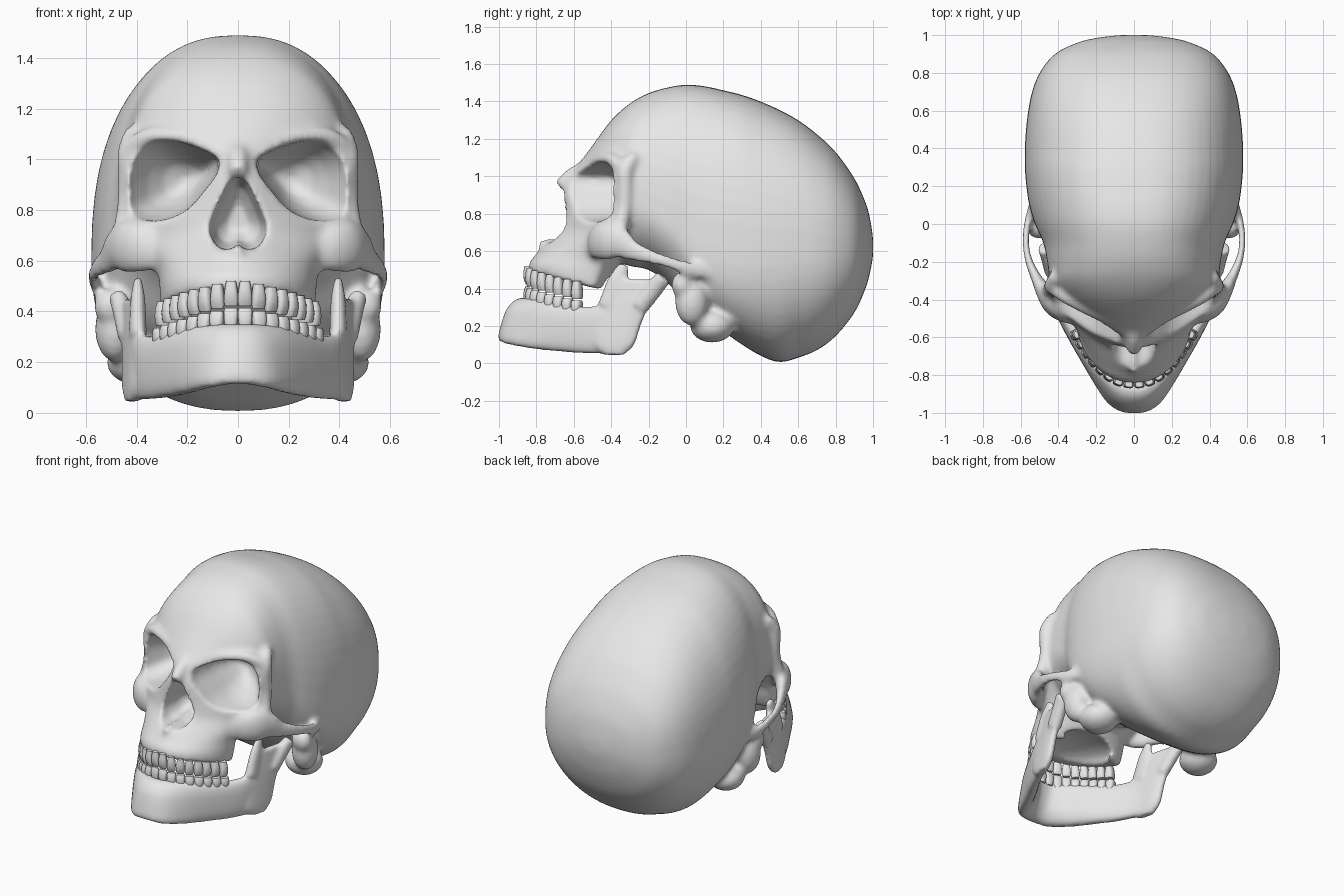
import bpy, bmesh, math
from mathutils import Vector

if "Cube" in bpy.data.objects:
    bpy.data.objects.remove(bpy.data.objects["Cube"])

bone = bpy.data.materials.new("bone_grey")
bone.diffuse_color = (0.8, 0.8, 0.8, 1)
bone.use_nodes = True
bone.node_tree.nodes["Principled BSDF"].inputs["Base Color"].default_value = bone.diffuse_color


def spline(rows, k=5):
    """Catmull-Rom resampling of parameter rows."""
    out, n = [], len(rows)
    for i in range(n - 1):
        a, b, c, d = rows[max(i - 1, 0)], rows[i], rows[i + 1], rows[min(i + 2, n - 1)]
        for j in range(k):
            t = j / k
            out.append([0.5 * (2 * q + (r - p) * t + (2 * p - 5 * q + 4 * r - s) * t * t
                               + (3 * q - p - 3 * r + s) * t ** 3) for p, q, r, s in zip(a, b, c, d)])
    out.append(list(rows[-1]))
    return out


def sgnpow(v, e):
    return math.copysign(abs(v) ** e, v)


def angles(n):
    return [(math.cos(2 * math.pi * i / n), math.sin(2 * math.pi * i / n)) for i in range(n)]


def loft(bm, rings, mirror=False):
    for sx in ((1, -1) if mirror else (1,)):
        vs = [[bm.verts.new((sx * p[0], p[1], p[2])) for p in ring] for ring in rings]
        n = len(vs[0])
        for a, b in zip(vs, vs[1:]):
            for i in range(n):
                bm.faces.new((a[i], a[(i + 1) % n], b[(i + 1) % n], b[i]))
        bm.faces.new(vs[0][::-1])
        bm.faces.new(vs[-1])


def tube(bm, rows, flat=1.0, mirror=True, ref=(0, 0, 1)):
    """Rows are x, y, z, radius; flat squeezes the section sideways."""
    rows = spline(rows)
    rings = []
    for i, r in enumerate(rows):
        p = Vector(r[:3])
        t = (Vector(rows[min(i + 1, len(rows) - 1)][:3]) - Vector(rows[max(i - 1, 0)][:3])).normalized()
        side = t.cross(Vector(ref)).normalized()
        up = side.cross(t)
        rings.append([p + side * r[3] * flat * c + up * r[3] * s for c, s in angles(14)])
    loft(bm, rings, mirror)


def blob(bm, loc, size):
    for sx in (1, -1):
        vs = bmesh.ops.create_uvsphere(bm, u_segments=20, v_segments=12, radius=1)["verts"]
        for v in vs:
            v.co = Vector((sx * loc[0] + v.co.x * size[0], loc[1] + v.co.y * size[1], loc[2] + v.co.z * size[2]))


def finish(bm, name):
    bmesh.ops.recalc_face_normals(bm, faces=bm.faces[:])
    me = bpy.data.meshes.new(name)
    bm.to_mesh(me)
    bm.free()
    me.materials.append(bone)
    for f in me.polygons:
        f.use_smooth = True
    ob = bpy.data.objects.new(name, me)
    bpy.context.collection.objects.link(ob)
    return ob


def remesh(ob, size):
    m = ob.modifiers.new("fuse", 'REMESH')
    m.mode = 'VOXEL'
    m.voxel_size = size
    m.use_smooth_shade = True


def soften(ob, count):
    m = ob.modifiers.new("soften", 'SMOOTH')
    m.factor = 0.5
    m.iterations = count


# ---- Cranium: sections along y (y, top, bottom, half width, centre z, upper and lower exponent)
bm = bmesh.new()
cranium = [(-.60, 1.04, .97, .05, 1.01, 2, 2), (-.56, 1.085, .82, .15, .97, 2.1, 2), (-.50, 1.165, .66, .25, .92, 2.2, 2),
           (-.40, 1.30, .56, .37, .88, 2.3, 2), (-.30, 1.39, .52, .44, .86, 2.4, 2), (-.20, 1.445, .50, .46, .82, 2.4, 2),
           (-.10, 1.475, .43, .48, .76, 2.4, 2.2), (0, 1.49, .33, .525, .68, 2.4, 2.6), (.10, 1.482, .25, .555, .64, 2.4, 2.8),
           (.20, 1.46, .17, .57, .62, 2.45, 2.8), (.30, 1.435, .10, .578, .61, 2.45, 2.6), (.40, 1.40, .04, .578, .60, 2.4, 2.4),
           (.50, 1.355, .006, .572, .60, 2.4, 2.3), (.60, 1.30, .03, .56, .60, 2.4, 2.2), (.70, 1.225, .07, .54, .60, 2.4, 2.2),
           (.80, 1.13, .145, .50, .61, 2.4, 2.2), (.90, .99, .27, .42, .62, 2.4, 2.2), (.96, .86, .40, .30, .62, 2.3, 2.1),
           (.985, .77, .49, .20, .62, 2.2, 2), (1.0, .67, .57, .08, .62, 2, 2)]
rings = []
for y, zt, zb, w, zc, nu, nl in spline(cranium, 4):
    rings.append([(w * sgnpow(c, 2 / (nu if s > 0 else nl)), y,
                   zc + ((zt - zc) * abs(s) ** (2 / nu) if s > 0 else -(zc - zb) * abs(s) ** (2 / nl)))
                  for c, s in angles(56)])
loft(bm, rings)

# ---- Midface and upper jaw: sections along z (z, half width, front y, side y, depth behind, exponent, tilt)
midface = [(.455, .305, -.845, -.50, .06, 2, .25), (.52, .31, -.835, -.49, .10, 2, .18), (.58, .32, -.80, -.47, .12, 1.8, .05),
           (.64, .37, -.76, -.42, .15, 1.5, 0), (.70, .42, -.71, -.38, .18, 1.35, 0), (.77, .455, -.685, -.36, .2, 1.3, 0),
           (.86, .46, -.68, -.35, .2, 1.2, 0), (.95, .465, -.66, -.35, .2, 1.2, 0), (1.03, .46, -.595, -.33, .2, 1.25, 0),
           (1.08, .42, -.55, -.30, .2, 1.4, 0)]
rings = []
for z, w, yf, ys, d, n, tilt in spline(midface, 4):
    ring = []
    for c, s in angles(48):
        y = ys + (d if s > 0 else ys - yf) * sgnpow(s, 2 / n)
        ring.append((w * sgnpow(c, 2 / n), y, z + tilt * (-.7 - y)))
    rings.append(ring)
loft(bm, rings)

# Nasal bones, nasal spine, brow ridge, outer orbit bar, cheekbone with arch
tube(bm, [(0, -.54, 1.04, .045), (0, -.615, 1.0, .042), (0, -.675, .945, .038)], mirror=False, ref=(1, 0, 0))
tube(bm, [(0, -.70, .62, .04), (0, -.75, .635, .03), (0, -.795, .65, .012)], mirror=False)
tube(bm, [(.03, -.55, 1.04, .03), (.2, -.475, 1.085, .032), (.35, -.395, 1.09, .035), (.435, -.33, 1.03, .04)])
tube(bm, [(.415, -.27, 1.12, .03), (.432, -.325, 1.03, .045), (.44, -.325, .93, .038), (.44, -.33, .83, .038),
          (.445, -.36, .70, .05)], ref=(0, 1, 0))
tube(bm, [(.26, -.49, .64, .07), (.36, -.48, .645, .09), (.43, -.43, .655, .105), (.475, -.36, .645, .09),
          (.515, -.29, .605, .06), (.558, -.19, .57, .042), (.573, -.09, .54, .036), (.56, .02, .505, .04),
          (.52, .16, .48, .04)], flat=.5)
# Mastoid, lower side lump, ear-side bumps
blob(bm, (.485, .03, .33), (.08, .09, .13))
blob(bm, (.40, .14, .20), (.12, .12, .09))
blob(bm, (.50, -.02, .42), (.07, .06, .07))
skull = finish(bm, "skull")


# ---- Cutters for the orbits, nose opening and palate
def hole(name, outline, centre, steps, mirror):
    cut = bmesh.new()
    outline = spline(outline + outline[:1], 3)[:-1]
    rings = [[(centre[0] + dx + (x - centre[0]) * s, y, centre[1] + (z - centre[1]) * s) for x, z in outline]
             for y, s, dx in steps]
    loft(cut, rings, mirror)
    return finish(cut, name)


orbit = [(.07, 1.0), (.13, 1.035), (.22, 1.07), (.32, 1.08), (.40, 1.045), (.445, .96), (.45, .86), (.435, .785),
         (.36, .752), (.27, .765), (.19, .81), (.13, .88), (.085, .94)]
orbit_cut = hole("orbit_cutter", orbit, (.27, .92),
                 [(-.9, 1, 0), (-.55, 1, 0), (-.42, .95, 0), (-.36, .85, -.01), (-.28, .64, -.03), (-.22, .4, -.05),
                  (-.19, .1, -.06)], True)
half = [(.035, .91), (.07, .84), (.105, .76), (.11, .71), (.08, .655), (.03, .645)]
nose = [(0, .935)] + half + [(0, .665)] + [(-x, z) for x, z in half[::-1]]
nose_cut = hole("nose_cutter", nose, (0, .76), [(-.95, 1, 0), (-.62, 1, 0), (-.5, .8, 0), (-.44, .4, 0)], False)
cut = bmesh.new()
vs = bmesh.ops.create_uvsphere(cut, u_segments=24, v_segments=14, radius=1)["verts"]
for v in vs:
    v.co = Vector((v.co.x * .22, -.56 + v.co.y * .22, .43 + v.co.z * .08))
palate_cut = finish(cut, "palate_cutter")

remesh(skull, .016)
for c in (orbit_cut, nose_cut, palate_cut):
    m = skull.modifiers.new("cut", 'BOOLEAN')
    m.operation = 'DIFFERENCE'
    m.solver = 'EXACT'
    m.object = c
    c.hide_render = True
    c.display_type = 'WIRE'
remesh(skull, .013)
soften(skull, 9)

# ---- Lower jaw: U-shaped body (x, y, bottom, top, thickness, lean)
bm = bmesh.new()
body = [(0, -.925, .115, .35, .115, .05), (.08, -.905, .10, .35, .11, .045), (.16, -.82, .08, .345, .10, .025),
        (.24, -.70, .065, .325, .095, .01), (.315, -.58, .055, .305, .085, .005), (.375, -.47, .05, .31, .075, 0),
        (.41, -.37, .05, .34, .06, 0)]
path = spline([(-r[0],) + r[1:] for r in body[:0:-1]] + body, 4)
rings = []
for i, (x, y, zb, zt, th, lean) in enumerate(path):
    a, b = path[max(i - 1, 0)], path[min(i + 1, len(path) - 1)]
    out = Vector((b[1] - a[1], a[0] - b[0], 0)).normalized()
    ring = []
    for c, s in angles(20):
        p = Vector((x, y, (zb + zt) / 2 + (zt - zb) / 2 * sgnpow(s, .75)))
        ring.append(p + out * (th / 2 * sgnpow(c, .75) - lean * s))
    rings.append(ring)
loft(bm, rings)
# Upright plate (z, x, front y, back y, thickness), turned outward at the back, then its two upper horns
plate = [(.045, .425, -.44, -.33, .05), (.10, .42, -.50, -.275, .07), (.2, .415, -.50, -.24, .068),
         (.3, .41, -.475, -.20, .062), (.38, .405, -.445, -.155, .055), (.45, .405, -.41, -.13, .04)]
rings = []
for z, x, yf, yb, th in spline(plate, 4):
    ys = [(yf + yb) / 2 + (yb - yf) / 2 * sgnpow(s, .8) for c, s in angles(24)]
    rings.append([(x + .22 * (y + .35) + th / 2 * sgnpow(c, .8), y, z) for y, (c, s) in zip(ys, angles(24))])
loft(bm, rings, True)
tube(bm, [(.395, -.41, .30, .065), (.395, -.365, .44, .055), (.395, -.33, .53, .028)], flat=.55, ref=(0, 1, 0))
tube(bm, [(.435, -.25, .30, .05), (.455, -.17, .40, .05), (.475, -.12, .46, .045)], flat=.8, ref=(0, 1, 0))
jaw = finish(bm, "lower_jaw")
remesh(jaw, .012)
soften(jaw, 8)


# ---- Teeth: crowns spaced evenly along the dental curve
def teeth(name, count, y0, zroot, zedge, reach, k):
    bm = bmesh.new()
    curve = [Vector((reach * i / 200, y0 + k * (reach * i / 200) ** 2.2, 0)) for i in range(201)]
    lens = [0]
    for a, b in zip(curve, curve[1:]):
        lens.append(lens[-1] + (b - a).length)
    pitch = lens[-1] / count
    for j in range(count):
        i = min(range(201), key=lambda q: abs(lens[q] - pitch * (j + .5)))
        t = (curve[min(i + 1, 200)] - curve[max(i - 1, 0)]).normalized()
        out = Vector((t.y, -t.x, 0))
        f = j / (count - 1)
        deep = .042 + .03 * f
        zr, ze = [z[0] + (z[1] - z[0]) * f for z in (zroot, zedge)]
        rings = []
        for u, sw, sd in ((0, .7, .7), (.3, .88, .95), (.6, 1, 1), (.85, 1, .65 + .3 * f), (1, .88, .35 + .45 * f)):
            p = curve[i] + Vector((0, 0, zr + (ze - zr) * u))
            rings.append([p + t * pitch * .5 * sw * sgnpow(c, .7) + out * deep / 2 * sd * sgnpow(s, .7)
                          for c, s in angles(14)])
        loft(bm, rings, True)
    ob = finish(bm, name)
    ob.data.set_sharp_from_angle(angle=math.radians(50))


teeth("upper_teeth", 8, -.85, (.52, .44), (.422, .345), .305, 4.0)
teeth("lower_teeth", 8, -.85, (.32, .26), (.414, .335), .315, 3.7)
